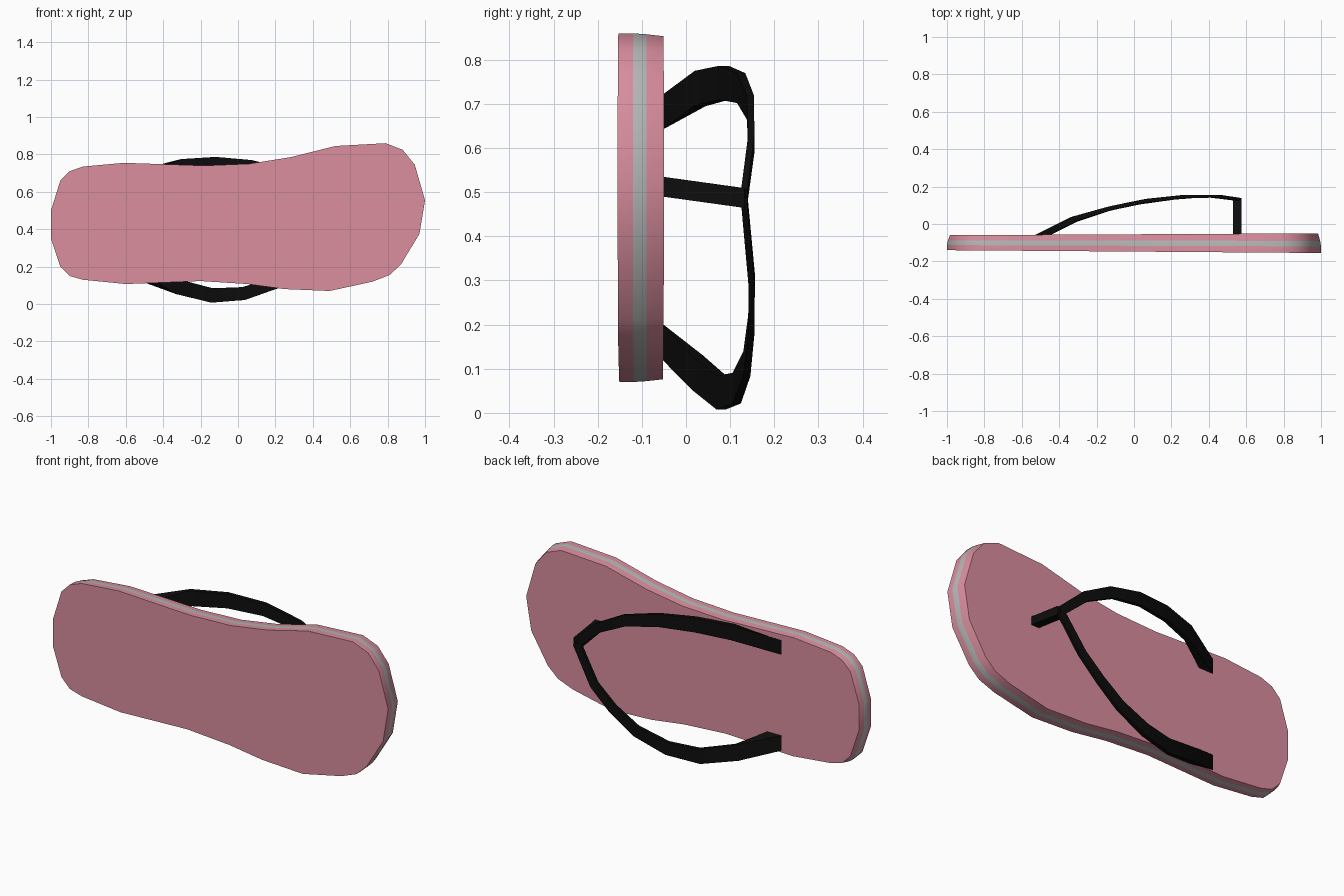
import bpy, bmesh, math
from mathutils import Vector

if "Cube" in bpy.data.objects:
    bpy.data.objects.remove(bpy.data.objects["Cube"])


def material(name, rgb):
    m = bpy.data.materials.new(name)
    m.diffuse_color = (*rgb, 1)
    m.use_nodes = True
    m.node_tree.nodes["Principled BSDF"].inputs["Base Color"].default_value = m.diffuse_color
    return m


PINK = material("pink_foam", (0.70, 0.27, 0.34))
GREY = material("grey_stripe", (0.46, 0.48, 0.47))
BLACK = material("black_rubber", (0.004, 0.004, 0.004))


def loft(name, rings, mats, pick=lambda i: 0, angle=35):
    """Skin closed rings of equal size, capped at both ends."""
    bm = bmesh.new()
    loops = [[bm.verts.new(p) for p in r] for r in rings]
    n = len(loops[0])
    for i, (a, b) in enumerate(zip(loops, loops[1:])):
        for j in range(n):
            k = (j + 1) % n
            bm.faces.new((a[j], a[k], b[k], b[j])).material_index = pick(i)
    bm.faces.new(loops[0])
    bm.faces.new(loops[-1])
    bmesh.ops.recalc_face_normals(bm, faces=bm.faces)
    me = bpy.data.meshes.new(name)
    bm.to_mesh(me)
    bm.free()
    for m in mats:
        me.materials.append(m)
    me.shade_smooth()
    me.set_sharp_from_angle(angle=math.radians(angle))
    ob = bpy.data.objects.new(name, me)
    bpy.context.collection.objects.link(ob)
    return ob


# Sole: foot outline stacked in layers, thicker at the toe, with a grey stripe
outline = [
    (-1, .50), (-.95, .66), (-.90, .71), (-.83, .735), (-.61, .755), (-.18, .74),
    (.06, .75), (.28, .785), (.52, .845), (.79, .86), (.88, .825), (.945, .745),
    (1, .555), (.97, .375), (.87, .21), (.81, .155), (.72, .12), (.49, .07),
    (.25, .08), (.05, .107), (-.2, .123), (-.6, .107), (-.83, .13), (-.90, .15),
    (-.95, .20), (-1, .35)]
layers = [(-.14, -.155, 1), (-.113, -.12, 1), (-.088, -.09, .995), (-.06, -.05, .984)]
rings = []
for heel_y, toe_y, s in layers:
    rings.append([(x * s, heel_y + (toe_y - heel_y) * (x + 1) / 2,
                   .45 + (z - .45) * s) for x, z in outline])
loft("sole", rings, [PINK, GREY], lambda i: int(i == 1))


# Straps: flat bands (x, y, z, width, thickness) that taper towards the toe post
def strap(name, path):
    rings = []
    pts = [Vector(p[:3]) for p in path]
    for i, (x, y, z, w, t) in enumerate(path):
        d = (pts[min(i + 1, len(pts) - 1)] - pts[max(i - 1, 0)]).normalized()
        side = Vector((-d.z, 0, d.x)).normalized()
        up = side.cross(d).normalized()
        if i == 0:
            side, up = Vector((0, 0, 1)), Vector((1, 0, 0))  # flat foot in the sole
            t = .085
        if i == 0:
            up = -up
        if i and up.y < 0:
            up = -up
        a, b = side * w / 2, up * t / 2
        rings.append([pts[i] + a + b, pts[i] - a + b, pts[i] - a - b, pts[i] + a - b])
    loft(name, rings, [BLACK])


strap("upper_strap", [
    (-.49, -.06, .677, .078, .03), (-.30, .032, .735, .08, .026),
    (-.12, .086, .748, .077, .022), (.07, .125, .736, .068, .019),
    (.26, .146, .692, .058, .016), (.42, .148, .61, .05, .014),
    (.555, .132, .49, .045, .014)])
strap("lower_strap", [
    (-.49, -.06, .167, .08, .03), (-.32, .025, .092, .08, .026),
    (-.14, .08, .046, .077, .022), (.03, .115, .056, .07, .019),
    (.20, .138, .112, .062, .016), (.33, .148, .20, .055, .014),
    (.44, .149, .30, .05, .014), (.555, .132, .485, .045, .014)])

# Toe post: slightly leaning square peg
h = .0225
square = [(-h, -h), (h, -h), (h, h), (-h, h)]
loft("toe_post", [[(.553 + a, y, z + b) for a, b in square]
                  for y, z in ((-.07, .515), (.132, .487))], [BLACK])
